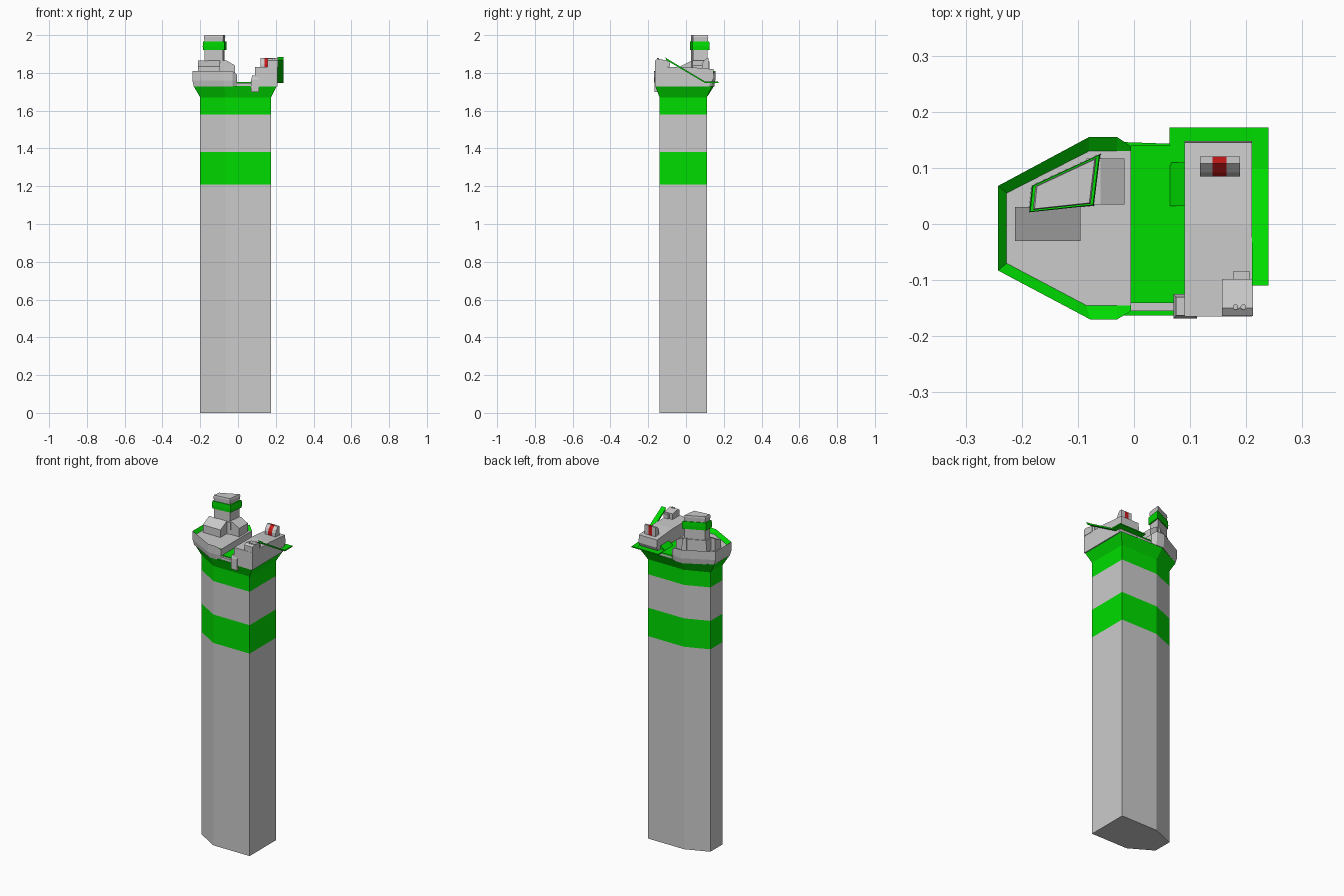
import bpy, bmesh

if "Cube" in bpy.data.objects:
    bpy.data.objects.remove(bpy.data.objects["Cube"])

def mat(name, rgb):
    m = bpy.data.materials.new(name)
    m.diffuse_color = (*rgb, 1)
    m.use_nodes = True
    m.node_tree.nodes["Principled BSDF"].inputs["Base Color"].default_value = m.diffuse_color
    return m

GREEN = mat("green", (0.0, 0.72, 0.0))
RED = mat("red", (0.6, 0.01, 0.01))

def loft(name, rings, material=None, bottom=True, top=True):
    """Join closed rings of 3D points with flat faces and optional caps."""
    bm = bmesh.new()
    vs = [[bm.verts.new(p) for p in r] for r in rings]
    n = len(vs[0])
    for a, b in zip(vs, vs[1:]):
        for i in range(n):
            j = (i + 1) % n
            bm.faces.new((a[i], a[j], b[j], b[i]))
    if bottom:
        bm.faces.new(vs[0][::-1])
    if top:
        bm.faces.new(vs[-1])
    if bottom and top:
        bmesh.ops.recalc_face_normals(bm, faces=bm.faces)
    me = bpy.data.meshes.new(name)
    bm.to_mesh(me)
    bm.free()
    ob = bpy.data.objects.new(name, me)
    bpy.context.collection.objects.link(ob)
    if material:
        me.materials.append(material)
    return ob

def at(pts, z):
    return [(x, y, z) for x, y in pts]

def grow(pts, f):
    cx = sum(p[0] for p in pts) / len(pts)
    cy = sum(p[1] for p in pts) / len(pts)
    return [(cx + (x - cx) * f, cy + (y - cy) * f) for x, y in pts]

def box(name, x0, x1, y0, y1, z0, z1, material=None):
    r = [(x0, y0), (x1, y0), (x1, y1), (x0, y1)]
    return loft(name, [at(r, z0), at(r, z1)], material)

def profile_x(name, yz, x0, x1, material=None):
    return loft(name, [[(x, y, z) for y, z in yz] for x in (x0, x1)], material)

def profile_y(name, xz, y0, y1, material=None):
    return loft(name, [[(x, y, z) for x, z in xz] for y in (y0, y1)], material)

# six-sided shaft with painted bands
shaft = [(-.2, -.06), (-.065, -.14), (.175, -.14), (.175, .11), (-.065, .11), (-.2, .055)]
levels = [0, 1.21, 1.38, 1.58, 1.67]
for i, (a, b) in enumerate(zip(levels, levels[1:])):
    loft("shaft_band" if i % 2 else "shaft_section", [at(shaft, a), at(shaft, b)],
         GREEN if i % 2 else None, bottom=(i == 0), top=False)

# flared collar
collar = [(-.235, -.075), (-.075, -.163), (.205, -.163), (.205, .138), (-.075, .148), (-.235, .067)]
loft("flared_collar", [at(shaft, 1.67), at(collar, 1.73)], GREEN, bottom=False)

# left platform: outer wall, green inner rim and deck
outer = [(-.005, -.155), (-.03, -.17), (-.078, -.17), (-.242, -.083),
         (-.242, .068), (-.08, .155), (-.03, .155), (-.005, .138)]
inner = [(-.005, -.145), (-.03, -.145), (-.085, -.145), (-.227, -.07),
         (-.227, .055), (-.08, .13), (-.03, .13), (-.005, .13)]
low = [(max(x * .965, -.235) if x < -.01 else x, y * .965) for x, y in outer]
rim = [(x, y, 1.79 if x > -.01 else 1.81) for x, y in outer]
loft("platform_wall", [at(low, 1.728), at(outer, 1.76), rim], top=False)
loft("platform_rim", [rim, at(inner, 1.79)], GREEN, bottom=False, top=False)
loft("platform_deck", [at(inner, 1.79)], bottom=False)

# mast housing with sloped wings
quad = [(-.185, .022), (-.073, .034), (-.062, .123), (-.18, .068)]
loft("mast_housing", [at(grow(quad, 1.05), 1.79), at(grow(quad, 1.02), 1.86)])
profile_x("front_housing", [(-.03, 1.79), (-.03, 1.835), (.03, 1.865), (.03, 1.79)], -.212, -.095)
profile_y("side_housing", [(-.085, 1.79), (-.017, 1.79), (-.017, 1.84), (-.06, 1.865), (-.085, 1.865)],
          .035, .117)

# mast, band and tip
slim = grow(quad, .87)
loft("mast", [at(slim, 1.86), at(slim, 1.92)])
loft("mast_band", [at(quad, 1.92), at(grow(quad, 1.03), 1.94), at(quad, 1.965)], GREEN)
loft("mast_tip", [at(slim, 1.965), at(grow(quad, .92), 1.99), at(grow(quad, .87), 2.0)])

# sunken walkway between the platforms
box("walkway_base", -.005, .09, -.155, .138, 1.725, 1.746)
box("walkway_deck", -.005, .09, -.141, .14, 1.744, 1.751, GREEN)
profile_y("walkway_ramp", [(.063, 1.75), (.091, 1.75), (.091, 1.775)], .032, .11, GREEN)

# front post
post = [(.07, -.168), (.112, -.168), (.112, -.125), (.07, -.125)]
loft("front_post", [at(post, 1.70), at(post, 1.765), at(grow(post, .75), 1.785)])

# right block
profile_x("right_block", [(-.165, 1.728), (-.165, 1.832), (0, 1.832), (.145, 1.82),
                          (.148, 1.775), (.125, 1.728)], .09, .21)

# beacon with curved front and red stripe
beacon = [(.085, 1.82), (.085, 1.845), (.092, 1.862), (.108, 1.878), (.12, 1.878), (.12, 1.82)]
for x0, x1, m in ((.118, .14, None), (.14, .165, RED), (.165, .189, None)):
    profile_x("beacon_stripe" if m else "beacon_side", beacon, x0, x1, m)

# front sensor box with nozzle and two studs
profile_x("sensor_box", [(-.164, 1.83), (-.164, 1.865), (-.15, 1.875), (-.098, 1.865), (-.098, 1.83)], .157, .212)
box("sensor_nozzle", .177, .206, -.1, -.084, 1.835, 1.86)
for x in (.181, .195):
    bpy.ops.mesh.primitive_cylinder_add(vertices=10, radius=.005, depth=.012, location=(x, -.148, 1.873))
    bpy.context.object.name = "sensor_stud"

# thin green guard: flat at the back, rising forward on the right
box("rear_guard", .063, .21, .105, .172, 1.747, 1.753, GREEN)
profile_x("side_guard", [(.172, 1.747), (.172, 1.753), (.1, 1.755), (-.1, 1.875), (-.11, 1.885),
                         (-.105, 1.868), (.1, 1.747)], .21, .24, GREEN)
